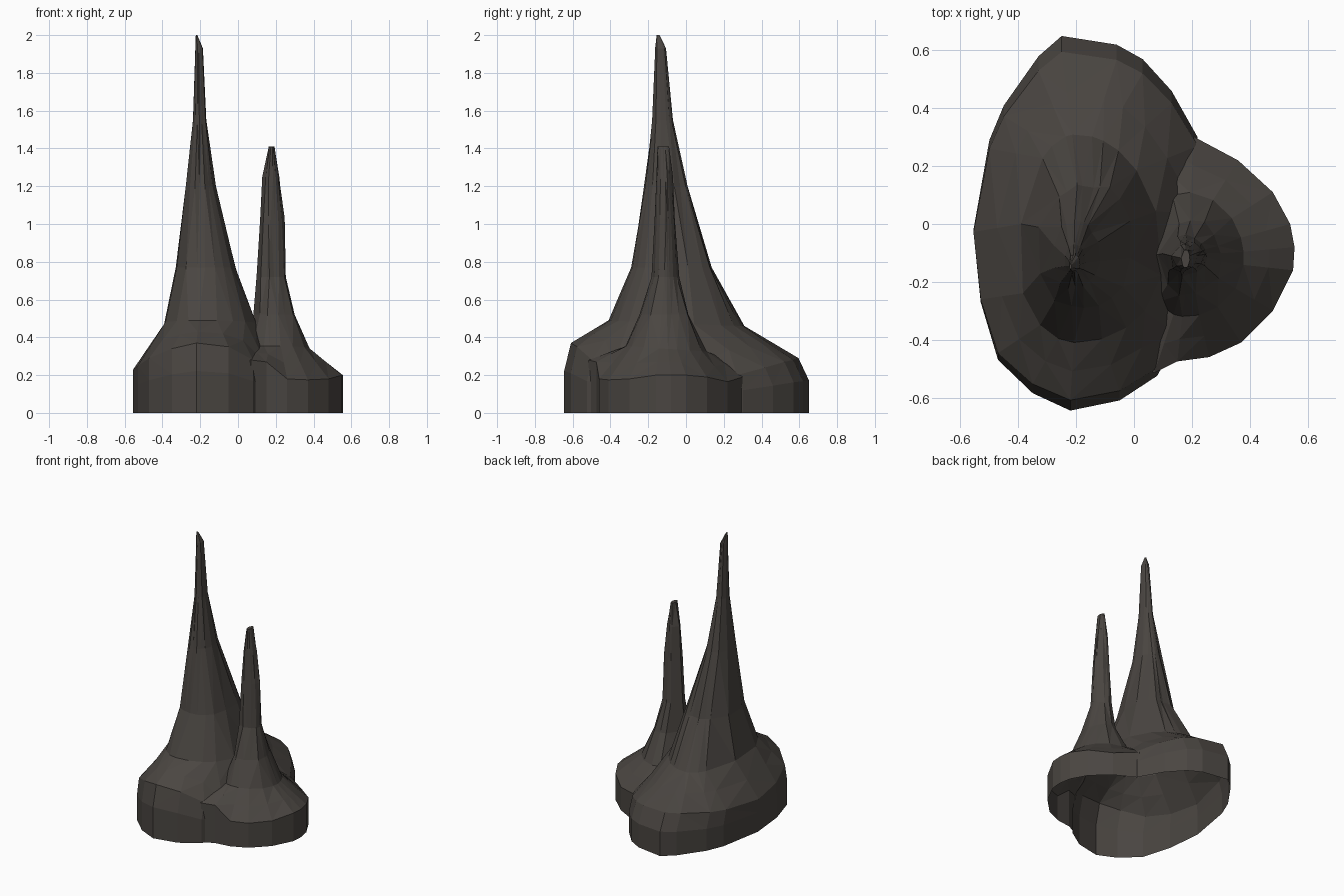
import bpy, bmesh, math, random

if "Cube" in bpy.data.objects:
    bpy.data.objects.remove(bpy.data.objects["Cube"])
random.seed(4)

stone = bpy.data.materials.new("dark_stone")
stone.diffuse_color = (0.068, 0.06, 0.053, 1)
stone.use_nodes = True
stone.node_tree.nodes["Principled BSDF"].inputs["Base Color"].default_value = stone.diffuse_color


def spire(name, axis, outline, rim_scale, rings, depth):
    """Craggy mound: outline of (x, y, rim height), lofted up into a spire.
    rings: (z, xmin, xmax, ymin, ymax)"""
    ax, ay = axis
    angles = [math.atan2(y - ay, x - ax) for x, y, _ in outline]
    levels = [[(x, y, depth) for x, y, _ in outline],
              [(x, y, r * 0.6) for x, y, r in outline],
              [(ax + (x - ax) * rim_scale[0], ay + (y - ay) * rim_scale[1], r)
               for x, y, r in outline]]
    for i, (z, x0, x1, y0, y1) in enumerate(rings):
        row = []
        for a in angles:
            c, s = math.cos(a), math.sin(a)
            j = 1 if i == 0 else random.uniform(0.9, 1.04)
            cx, cy = (x0 + x1) / 2, (y0 + y1) / 2
            if i == 0:                       # lowest ring flares from the axis
                cx, cy = ax, ay
            px = cx + c * j * ((x1 - cx) if c > 0 else (cx - x0))
            py = cy + s * j * ((y1 - cy) if s > 0 else (cy - y0))
            row.append((px, py, z - (0.015 * s if i == 0 else 0)))
        if i == 0:                           # shoulder between rim and spire foot
            levels.append([tuple((p + q) / 2 for p, q in zip(u, v))
                           for u, v in zip(levels[-1], row)])
        levels.append(row)
    bm = bmesh.new()
    loops = [[bm.verts.new(p) for p in lv] for lv in levels]
    n = len(outline)
    for lo, hi in zip(loops, loops[1:]):
        for k in range(n):
            m = (k + 1) % n
            bm.faces.new((lo[k], lo[m], hi[m], hi[k]))
    bm.faces.new(loops[0][::-1])
    bm.faces.new(loops[-1])
    bmesh.ops.triangulate(bm, faces=bm.faces[:])
    bmesh.ops.recalc_face_normals(bm, faces=bm.faces[:])
    me = bpy.data.meshes.new(name)
    bm.to_mesh(me)
    bm.free()
    me.materials.append(stone)
    ob = bpy.data.objects.new(name, me)
    bpy.context.collection.objects.link(ob)
    return ob


# Tall spire with the long main mound
rock = spire("rock_spires", (-0.2, -0.13),
    [(-.555, -.02, .23), (-.53, -.27, .25), (-.47, -.47, .29), (-.35, -.585, .34),
     (-.22, -.645, .37), (-.05, -.61, .35), (.08, -.525, .28), (.15, -.4, .26),
     (.2, -.2, .26), (.22, .05, .24), (.22, .30, .2), (.13, .46, .24),
     (.03, .57, .27), (-.06, .62, .28), (-.25, .65, .29), (-.33, .58, .28),
     (-.45, .41, .26), (-.50, .29, .25)][::-1],
    (1.0, 0.93),
    [(.475, -.4, .10, -.41, .31), (.77, -.335, 0, -.31, .15),
     (1.2, -.285, -.115, -.225, .01), (1.55, -.242, -.165, -.18, -.07),
     (1.93, -.228, -.185, -.165, -.105), (2.0, -.224, -.215, -.155, -.14)], -0.05)

# Short spire with the side lobe
small = spire("small_spire", (0.18, -0.12),
    [(.555, -.08, .2), (.54, 0, .2), (.48, .11, .19), (.36, .22, .165),
     (.21, .30, .19), (.05, .3, .25), (-.08, -.1, .3), (-.08, -.42, .28),
     (.07, -.515, .28), (.15, -.475, .27), (.26, -.46, .18), (.37, -.41, .175),
     (.48, -.30, .18), (.55, -.16, .2)],
    (1.0, 1.0),
    [(.34, .02, .38, -.32, .11), (.52, .07, .305, -.25, .02),
     (.72, .09, .257, -.18, -.035), (1.03, .113, .245, -.167, -.055),
     (1.25, .13, .22, -.157, -.07), (1.41, .163, .193, -.152, -.088)], -0.1)

# Fuse the two into one shell
mod = rock.modifiers.new("fuse", 'BOOLEAN')
mod.operation, mod.solver, mod.object = 'UNION', 'EXACT', small
bpy.context.view_layer.objects.active = rock
rock.select_set(True)
bpy.ops.object.modifier_apply(modifier=mod.name)
bpy.data.objects.remove(small)

# Trim flat at the ground, leaving the underside open
bm = bmesh.new()
bm.from_mesh(rock.data)
bmesh.ops.bisect_plane(bm, geom=bm.verts[:] + bm.edges[:] + bm.faces[:],
                       plane_co=(0, 0, 0), plane_no=(0, 0, 1), clear_inner=True)
bm.to_mesh(rock.data)
bm.free()
